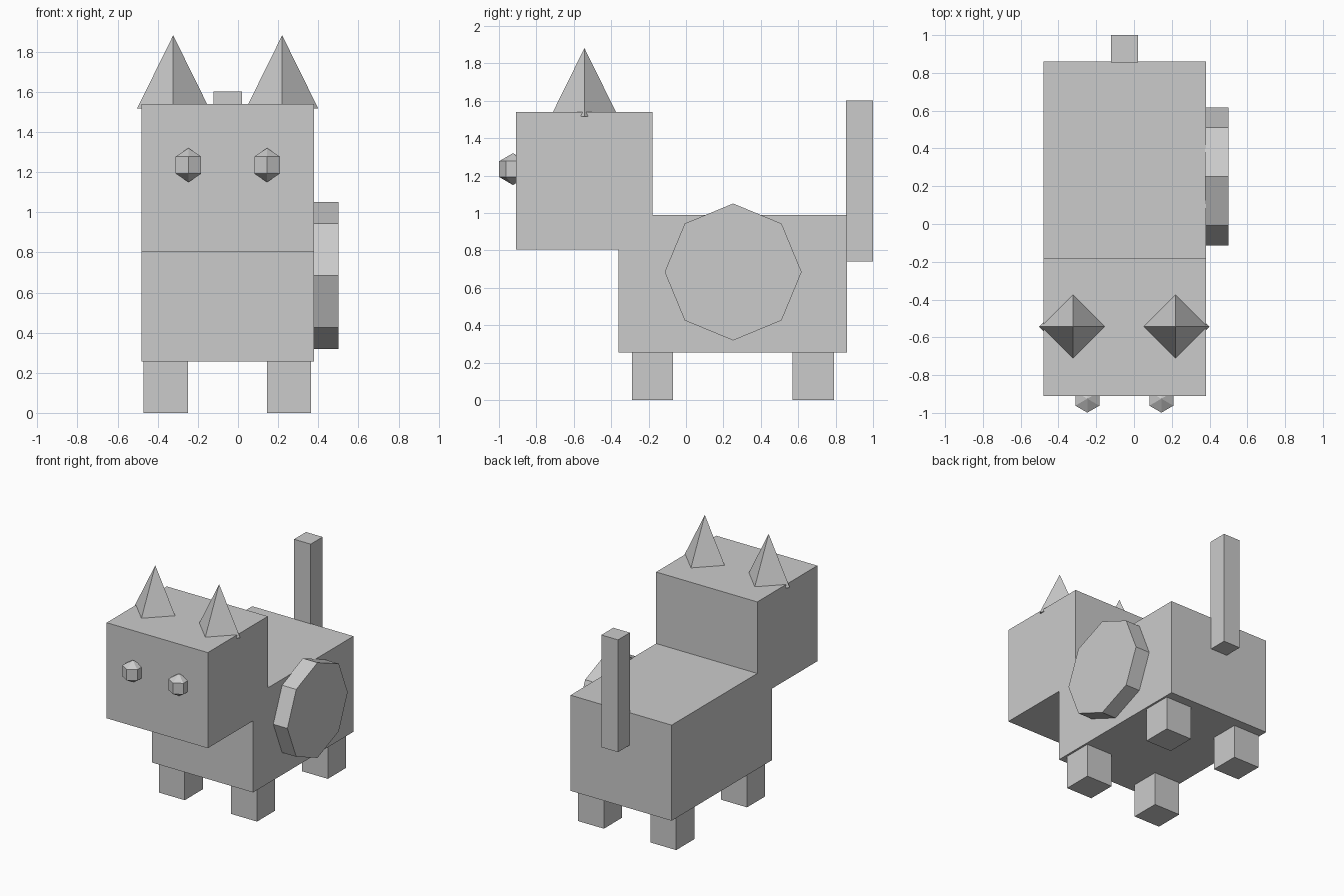
import bpy
import bmesh
from math import cos, sin, pi, radians
from mathutils import Matrix

cube = bpy.data.objects.get("Cube")
if cube:
    bpy.data.objects.remove(cube, do_unlink=True)

GREY = (0.6, 0.6, 0.6, 1)
grey = bpy.data.materials.new("light_grey")
grey.use_nodes = True
grey.diffuse_color = GREY
grey.node_tree.nodes["Principled BSDF"].inputs["Base Color"].default_value = GREY


def finish(name, bm):
    bmesh.ops.recalc_face_normals(bm, faces=bm.faces)
    mesh = bpy.data.meshes.new(name)
    bm.to_mesh(mesh)
    bm.free()
    mesh.materials.append(grey)
    obj = bpy.data.objects.new(name, mesh)
    bpy.context.collection.objects.link(obj)
    return obj


def box(name, x, y, z):
    """Box from its (low, high) range on each axis."""
    bm = bmesh.new()
    bmesh.ops.create_cube(bm, size=1)
    for v in bm.verts:
        v.co = [(lo + hi) / 2 + c * (hi - lo) for c, (lo, hi) in zip(v.co, (x, y, z))]
    return finish(name, bm)


def turned(name, sides, profile, location, rotation=Matrix()):
    """Faceted solid from (radius, height) rings, with a corner towards -y."""
    bm = bmesh.new()
    rings = []
    for r, h in profile:
        angles = [2 * pi * i / sides - pi / 2 for i in range(sides)]
        rings.append([bm.verts.new((r * cos(a), r * sin(a), h)) for a in angles])
    for low, high in zip(rings, rings[1:]):
        for i in range(sides):
            j = (i + 1) % sides
            bm.faces.new((low[i], low[j], high[j], high[i]))
    for (r, _), ring in ((profile[0], rings[0]), (profile[-1], rings[-1])):
        if r > 0:
            bm.faces.new(ring)
    bmesh.ops.remove_doubles(bm, verts=bm.verts, dist=0.0001)
    bm.transform(Matrix.Translation(location) @ rotation)
    return finish(name, bm)


# Body, head and tail
box("body", (-0.48, 0.38), (-0.36, 0.86), (0.255, 0.99))
box("head", (-0.48, 0.38), (-0.91, -0.18), (0.805, 1.54))
box("tail", (-0.122, 0.02), (0.855, 1.0), (0.74, 1.603))

# Legs
for end, y in (("front", -0.29), ("back", 0.57)):
    for side, x in (("right", -0.47), ("left", 0.145)):
        box(f"{end}_{side}_leg", (x, x + 0.22), (y, y + 0.22), (0, 0.26))

# Pointed ears
for side, x in (("right", -0.323), ("left", 0.22)):
    turned(f"{side}_ear", 4, [(0.18, 0), (0, 0.365)], (x, -0.543, 1.517))

# Faceted eyes
R = 0.085
eye = [(R * cos(radians(a)), R * sin(radians(a))) for a in (-30, 30)]
for side, x in (("right", -0.247), ("left", 0.145)):
    turned(f"{side}_eye", 6, [(0, -R)] + eye + [(0, R)], (x, -0.925, 1.235))

# Octagonal disc on the left flank
turned("side_disc", 8, [(0.366, 0), (0.366, 0.125)], (0.375, 0.252, 0.685),
       Matrix.Rotation(pi / 2, 4, "Y"))
